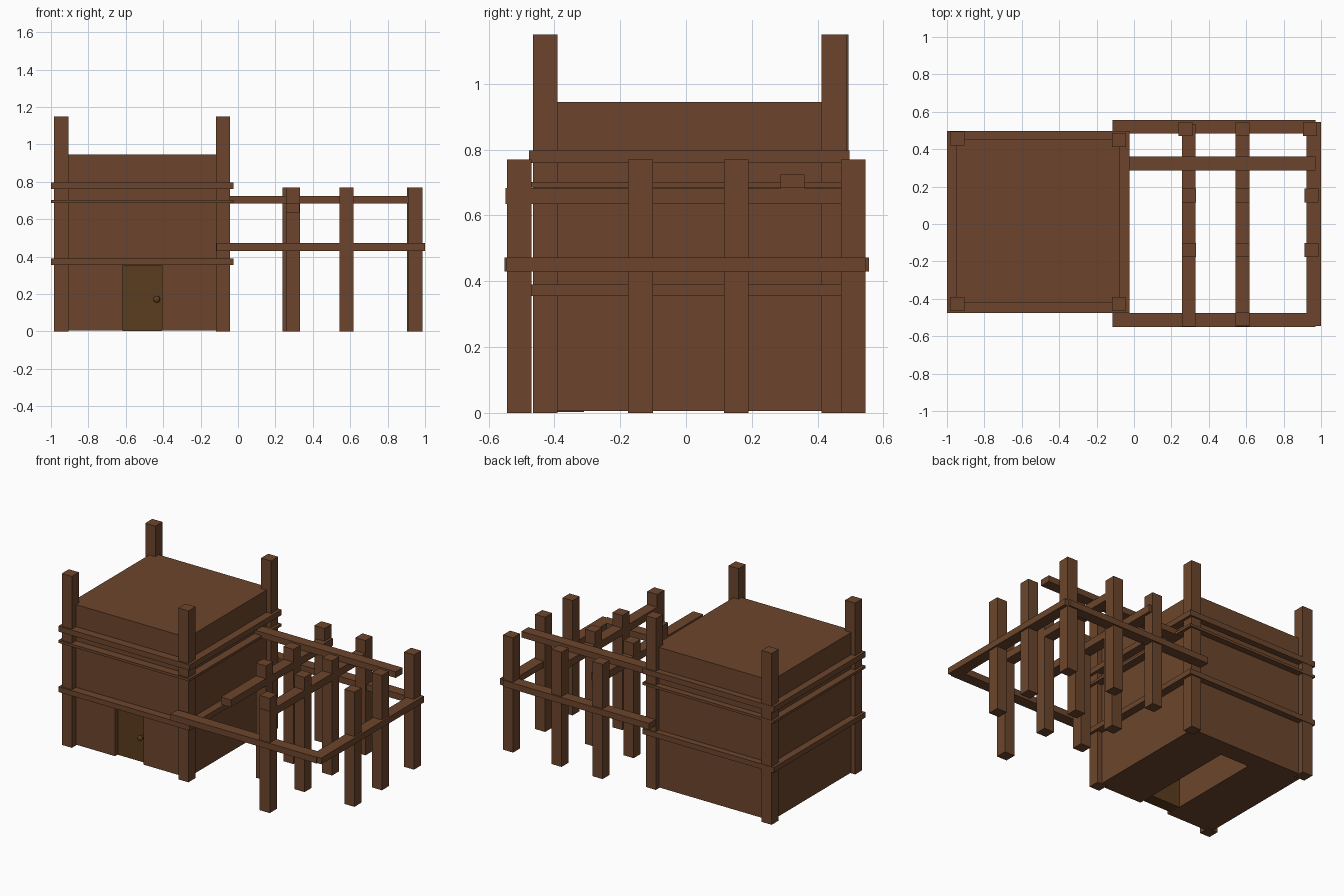
import bpy, math

if "Cube" in bpy.data.objects:
    bpy.data.objects.remove(bpy.data.objects["Cube"])


def material(name, rgb):
    m = bpy.data.materials.new(name)
    m.diffuse_color = (*rgb, 1)
    m.use_nodes = True
    m.node_tree.nodes["Principled BSDF"].inputs["Base Color"].default_value = m.diffuse_color
    return m


WOOD = material("brown_wood", (0.15, 0.06, 0.025))
DOOR = material("dark_door_wood", (0.105, 0.045, 0.013))


def box(name, x, y, z, mat=WOOD):
    """Box from (min, max) ranges on each axis."""
    bpy.ops.mesh.primitive_cube_add(size=1, location=[(a + b) / 2 for a, b in (x, y, z)])
    ob = bpy.context.object
    ob.name = name
    ob.scale = [b - a for a, b in (x, y, z)]
    bpy.ops.object.transform_apply(location=False, rotation=False, scale=True)
    ob.data.materials.append(mat)
    return ob


def post(name, x, y, height, w=0.075):
    return box(name, (x - w / 2, x + w / 2), (y - w / 2, y + w / 2), (0, height))


# House body with a passage behind the door, open to the ground
house = box("house_body", (-0.953, -0.078), (-0.422, 0.455), (0.005, 0.945))
cutter = box("doorway_cutter", (-0.618, -0.405), (-0.6, 0.33), (-0.1, 0.352))
cut = house.modifiers.new("doorway", 'BOOLEAN')
cut.operation = 'DIFFERENCE'
cut.solver = 'EXACT'
cut.object = cutter
bpy.context.view_layer.objects.active = house
bpy.ops.object.modifier_apply(modifier=cut.name)
bpy.data.objects.remove(cutter, do_unlink=True)

# Corner posts of the house
for name, x, y in (("front_left", -0.945, -0.428), ("front_right", -0.08, -0.428),
                   ("back_left", -0.945, 0.457), ("back_right", -0.08, 0.45)):
    post("house_post_" + name, x, y, 1.15)

# Horizontal bands round the house
for name, z in (("lower", (0.355, 0.39)), ("thin", (0.685, 0.702)), ("upper", (0.76, 0.797))):
    # four rails that frame the walls
    box(f"{name}_band_front", (-1, -0.025), (-0.477, -0.41), z)
    box(f"{name}_band_back", (-1, -0.025), (0.44, 0.497), z)
    box(f"{name}_band_left", (-1, -0.94), (-0.41, 0.44), z)
    box(f"{name}_band_right", (-0.09, -0.025), (-0.41, 0.44), z)

# Door and its round knob
box("door", (-0.617, -0.406), (-0.39, -0.31), (0.002, 0.352), DOOR)
bpy.ops.mesh.primitive_cylinder_add(vertices=24, radius=0.011, depth=0.03,
                                    location=(-0.435, -0.402, 0.172), rotation=(math.pi / 2, 0, 0))
stem = bpy.context.object
stem.name = "door_knob_stem"
bpy.ops.mesh.primitive_uv_sphere_add(segments=24, ring_count=12, radius=0.018,
                                     location=(-0.435, -0.418, 0.172))
knob = bpy.context.object
knob.name = "door_knob"
knob.scale.y = 0.6
for ob in (stem, knob):
    ob.data.materials.append(DOOR)
    bpy.ops.object.select_all(action='DESELECT')
    ob.select_set(True)
    bpy.context.view_layer.objects.active = ob
    bpy.ops.object.shade_smooth_by_angle()

# Pergola posts: back row, two middle rows, one front post
for i, x in enumerate((0.275, 0.58, 0.94)):
    post(f"pergola_back_post_{i}", x, 0.508, 0.77)
for i, x in enumerate((0.293, 0.58, 0.95)):
    post(f"pergola_inner_back_post_{i}", x, 0.153, 0.77)
    post(f"pergola_inner_front_post_{i}", x, -0.138, 0.77)
post("pergola_front_post", 0.58, -0.507, 0.77)

# Rail round the pergola at mid height
RAIL = (0.43, 0.472)
box("front_rail", (-0.115, 0.97), (-0.552, -0.477), RAIL)
box("back_rail", (-0.115, 0.97), (0.483, 0.556), RAIL)
box("side_rail", (0.923, 1.0), (-0.545, 0.545), RAIL)

# Upper cross beams and the long beam resting on them
for i, x in enumerate((0.293, 0.58)):
    box(f"cross_beam_{i}", (x - 0.037, x + 0.037), (-0.548, 0.535), (0.635, 0.684))
box("long_top_beam", (-0.08, 0.97), (0.287, 0.36), (0.684, 0.725))
